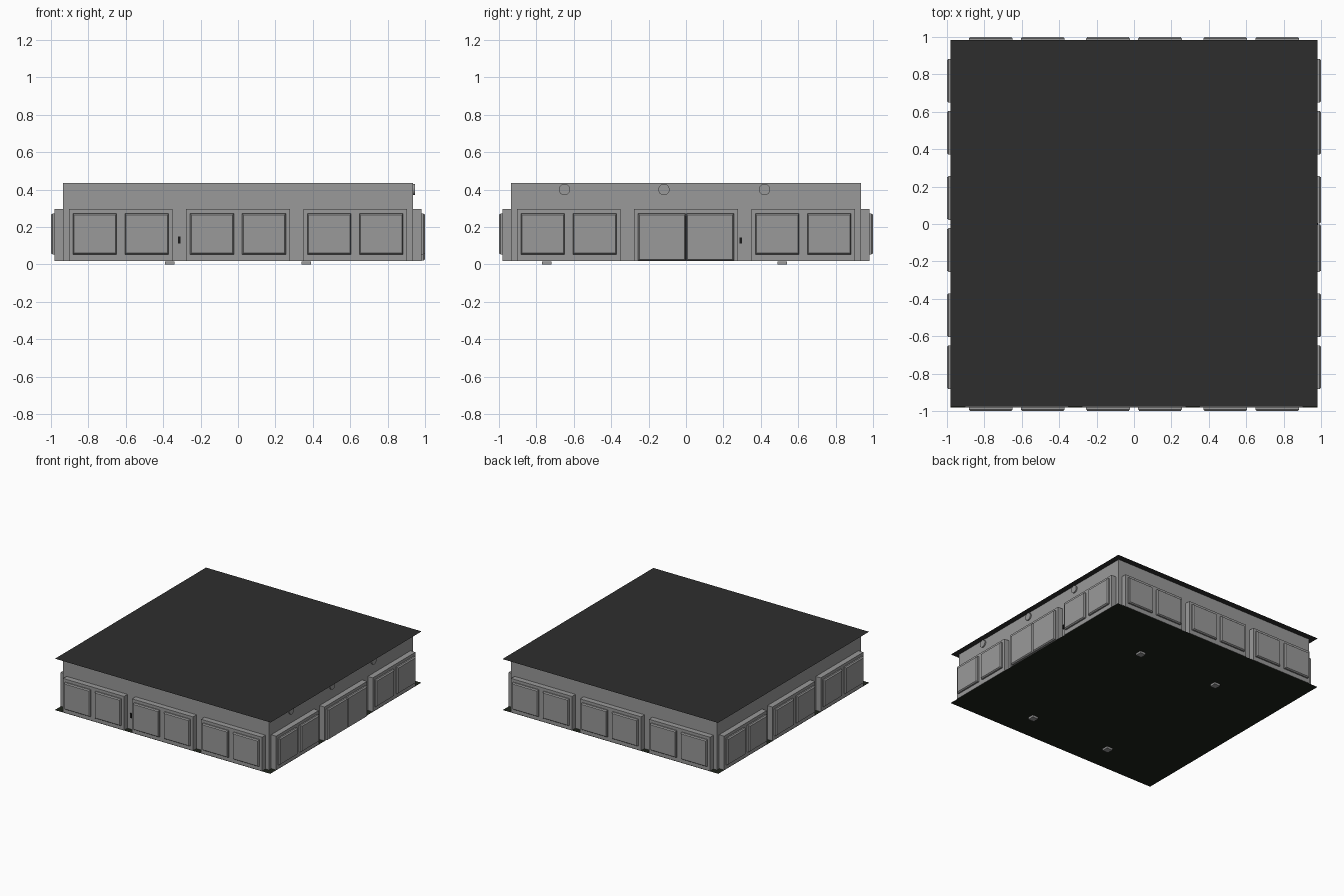
import bpy, bmesh, math
from mathutils import Matrix, Vector

if "Cube" in bpy.data.objects:
    bpy.data.objects.remove(bpy.data.objects["Cube"])


def mat(name, rgb):
    m = bpy.data.materials.new(name)
    m.diffuse_color = (*rgb, 1)
    m.use_nodes = True
    m.node_tree.nodes["Principled BSDF"].inputs["Base Color"].default_value = m.diffuse_color
    return m


GREY = mat("wall grey", (0.32, 0.32, 0.32))
ROOF = mat("roof charcoal", (0.027, 0.027, 0.027))
FLOOR = mat("floor dark green", (0.013, 0.017, 0.011))
DARK = mat("fitting black", (0.01, 0.01, 0.01))


def finish(name, bm, m, turn=0):
    """Turn the part about z (in quarter turns from the front) and link it."""
    bm.transform(Matrix.Rotation(turn * math.pi / 2, 4, 'Z'))
    bmesh.ops.recalc_face_normals(bm, faces=bm.faces)
    me = bpy.data.meshes.new(name)
    bm.to_mesh(me)
    bm.free()
    me.materials.append(m)
    ob = bpy.data.objects.new(name, me)
    bpy.context.collection.objects.link(ob)
    return ob


def box(name, x, y, z, m, turn=0, taper=0.0):
    """Box from (min, max) ranges; taper shrinks the outer (-y) face."""
    bm = bmesh.new()
    bmesh.ops.create_cube(bm, size=1)
    for v in bm.verts:
        outer = v.co.y < 0
        p = [r[0] if c < 0 else r[1] for c, r in zip(v.co, (x, y, z))]
        if outer:
            p[0] -= math.copysign(taper, v.co.x)
            p[2] -= math.copysign(taper, v.co.z)
        v.co = Vector(p)
    return finish(name, bm, m, turn)


def sheet(name, half, y_off, z, m):
    bm = bmesh.new()
    bmesh.ops.create_grid(bm, x_segments=1, y_segments=1, size=half)
    bmesh.ops.translate(bm, verts=bm.verts, vec=(0, y_off, z))
    return finish(name, bm, m)


def panel(name, x, z, turn):
    """Raised pane: straight rim, then a bevelled edge."""
    box(name + "_rim", x, (-0.991, -0.975), z, GREY, turn)
    box(name, x, (-1.0, -0.991), z, GREY, turn, taper=0.007)


# Main block, floor and roof
box("main_walls", (-0.935, 0.935), (-0.935, 0.935), (0.018, 0.434), GREY)
sheet("floor_plate", 0.98, 0, 0.016, FLOOR)
sheet("roof_sheet", 0.98, 0.004, 0.436, ROOF)

# Three bays with paired panes on each side (1 = right side, with double door)
for turn, side in enumerate(("front", "right", "back", "left")):
    for i, c in enumerate((-0.627, 0, 0.627)):
        box(f"{side}_bay_{i}", (c - 0.277, c + 0.277), (-0.98, -0.93),
            (0.018, 0.296), GREY, turn)
        door = side == "right" and i == 1
        inner, bottom = (0.002, 0.02) if door else (0.022, 0.053)
        for s in (-1, 1):
            xs = sorted((c + s * inner, c + s * 0.256))
            kind = "door" if door else "pane"
            panel(f"{side}_{kind}_{i}_{'l' if s < 0 else 'r'}", xs,
                  (bottom, 0.272), turn)

# Door seam fittings
box("door_seam", (-0.002, 0.002), (-0.985, -0.979), (0.02, 0.26), DARK, 1)

# Small switches on the wall between bays
box("front_switch", (-0.322, -0.308), (-0.943, -0.93), (0.113, 0.15), DARK)
box("right_switch", (0.286, 0.3), (-0.943, -0.93), (0.113, 0.145), DARK, 1)

# Round fittings high on the right wall
for i, x in enumerate((-0.65, -0.118, 0.42)):
    bm = bmesh.new()
    bmesh.ops.create_cone(bm, cap_ends=True, segments=24, radius1=0.03,
                          radius2=0.03, depth=0.012,
                          matrix=Matrix.Translation((x, -0.939, 0.4))
                          @ Matrix.Rotation(math.pi / 2, 4, 'X'))
    finish(f"round_fitting_{i}", bm, GREY, 1)

# Feet
for x in (-0.365, 0.365):
    for y in (-0.745, 0.515):
        box("foot", (x - 0.026, x + 0.026), (y - 0.026, y + 0.026),
            (0, 0.0165), GREY)
